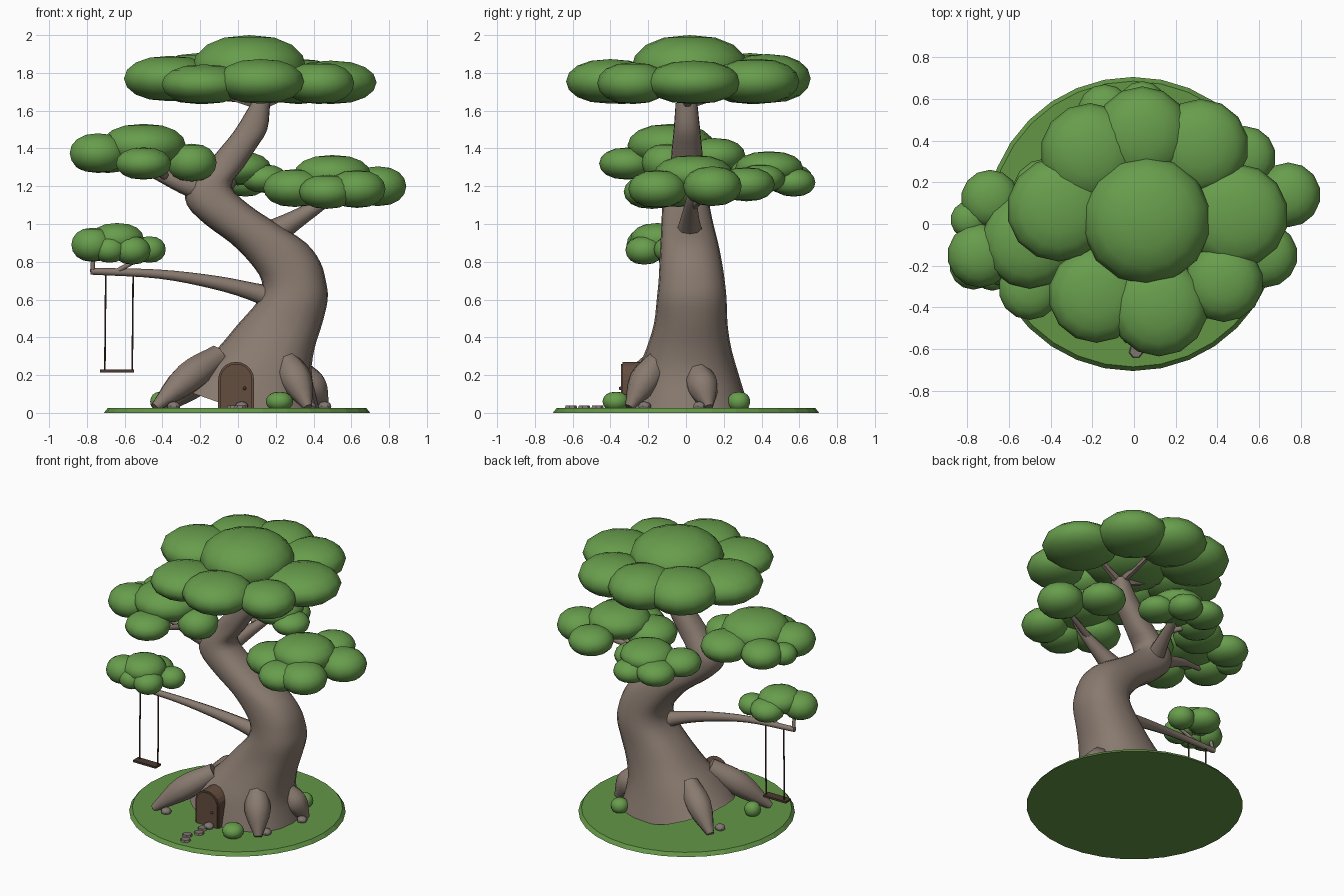
import bpy, bmesh, math
from mathutils import Vector

default = bpy.data.objects.get("Cube")
if default:
    bpy.data.objects.remove(default)


def material(name, red, green, blue):
    mat = bpy.data.materials.new(name)
    mat.use_nodes = True
    colour = (red, green, blue, 1)
    mat.diffuse_color = colour
    mat.node_tree.nodes["Principled BSDF"].inputs["Base Color"].default_value = colour
    return mat


leaf = material("leaf green", .138, .34, .073)
grass = material("grass green", .125, .305, .062)
bark = material("bark", .25, .195, .16)
door_wood = material("door wood", .13, .075, .05)
dark_wood = material("dark wood", .07, .04, .03)
stone = material("stone", .22, .18, .165)


def add_object(name, bm, mat, smooth=True):
    bmesh.ops.recalc_face_normals(bm, faces=bm.faces)
    mesh = bpy.data.meshes.new(name)
    bm.to_mesh(mesh)
    bm.free()
    mesh.materials.append(mat)
    obj = bpy.data.objects.new(name, mesh)
    bpy.context.collection.objects.link(obj)
    if smooth:
        bpy.ops.object.select_all(action="DESELECT")
        obj.select_set(True)
        bpy.context.view_layer.objects.active = obj
        bpy.ops.object.shade_smooth_by_angle(angle=math.radians(50))
    return obj


def blob(name, mat, x, y, z, radius, height, segments=14):
    """Flattened sphere with slightly full shoulders."""
    bm = bmesh.new()
    bmesh.ops.create_uvsphere(bm, u_segments=segments, v_segments=8, radius=1)
    for v in bm.verts:
        reach = math.hypot(v.co.x, v.co.y)
        widen = radius * reach ** -.15 if reach > .01 else radius
        v.co = (x + v.co.x * widen, y + v.co.y * widen, z + v.co.z * height)
    return add_object(name, bm, mat)


def canopy(name, blobs):
    for number, values in enumerate(blobs, 1):
        blob(f"{name}_{number}", leaf, *values)


def bridge_rings(bm, rings):
    count = len(rings[0])
    for low, high in zip(rings, rings[1:]):
        for i in range(count):
            j = (i + 1) % count
            bm.faces.new((low[i], low[j], high[j], high[i]))
    bm.faces.new(rings[0])
    bm.faces.new(rings[-1])


def spline(points, steps):
    """Smooth chain through points of any dimension."""
    pts = [Vector(p) for p in points]
    pts = [pts[0] * 2 - pts[1]] + pts + [pts[-1] * 2 - pts[-2]]
    result = []
    for a, b, c, d in zip(pts, pts[1:], pts[2:], pts[3:]):
        for k in range(steps):
            t = k / steps
            result.append((b * 2 + (c - a) * t + (a * 2 - b * 5 + c * 4 - d) * t * t
                           + (b * 3 - a - c * 3 + d) * t * t * t) / 2)
    return result + [pts[-2]]


def limb(name, points, mat=bark, sides=8, steps=4):
    """Tapered round tube through (x, y, z, radius) points."""
    path = spline(points, steps)
    bm = bmesh.new()
    rings = []
    for i, p in enumerate(path):
        along = (path[min(i + 1, len(path) - 1)] - path[max(i - 1, 0)]).to_3d()
        turn = along.to_track_quat("Z", "Y")
        ring = []
        for k in range(sides):
            angle = math.tau * k / sides
            offset = turn @ Vector((math.cos(angle), math.sin(angle), 0))
            ring.append(bm.verts.new(p.to_3d() + offset * p.w))
        rings.append(ring)
    bridge_rings(bm, rings)
    return add_object(name, bm, mat)


def box(name, mat, centre, size):
    bm = bmesh.new()
    bmesh.ops.create_cube(bm, size=1)
    bmesh.ops.scale(bm, verts=bm.verts, vec=size)
    bmesh.ops.translate(bm, verts=bm.verts, vec=centre)
    return add_object(name, bm, mat, False)


def disc(name, mat, centre, low_radius, high_radius, depth, sides):
    bm = bmesh.new()
    bmesh.ops.create_cone(bm, cap_ends=True, segments=sides, radius1=low_radius,
                          radius2=high_radius, depth=depth)
    bmesh.ops.translate(bm, verts=bm.verts, vec=centre)
    return add_object(name, bm, mat, False)


def arch(name, mat, half_width, height, front, back):
    """Round-topped slab standing on the ground, facing the front."""
    bm = bmesh.new()
    outline = [(half_width, .025), (-half_width, .025)]
    for k in range(11):
        angle = math.pi * (1 - k / 10)
        outline.append((half_width * math.cos(angle),
                        height - half_width + half_width * math.sin(angle)))
    rings = [[bm.verts.new((x - .01, y, z)) for x, z in outline] for y in (front, back)]
    bridge_rings(bm, rings)
    return add_object(name, bm, mat, False)


def fuller(value):
    """Push a sine or cosine outward for a slightly squarer section."""
    return math.copysign(abs(value) ** .85, value)


# Ground
disc("ground", grass, (-.005, 0, .0125), .705, .685, .025, 32)

# Trunk: height, left, right, front and back edge of each level
levels = [
    (.02, -.32, .43, -.31, .335), (.2, -.25, .39, -.265, .28), (.34, -.11, .405, -.21, .24),
    (.47, 0, .445, -.17, .22), (.6, .11, .475, -.155, .215), (.7, .125, .465, -.145, .205),
    (.8, .06, .435, -.14, .19), (.9, -.04, .36, -.135, .17), (1, -.175, .21, -.13, .145),
    (1.1, -.27, .06, -.125, .125), (1.2, -.27, -.035, -.11, .115), (1.3, -.18, .03, -.085, .095),
    (1.4, -.095, .095, -.075, .085), (1.5, -.015, .155, -.065, .075), (1.64, .07, .17, -.055, .06)]
bm = bmesh.new()
rings = []
for index, (z, left, right, front, back) in enumerate(spline(levels, 3)):
    ring = []
    for k in range(20):
        angle = math.tau * k / 20
        x = (left + right) / 2 + (right - left) / 2 * fuller(math.cos(angle))
        y = (front + back) / 2 + (back - front) / 2 * fuller(math.sin(angle))
        # The foot leans, so its low rings rise toward one side
        lift = max(0, -x) * .35 * max(0, 1 - index / 3)
        ring.append(bm.verts.new((x, y, z + lift)))
    rings.append(ring)
bridge_rings(bm, rings)
add_object("trunk", bm, bark)

# Roots
for name, top, tip, height in (("front_right", (-.1, -.12), (-.44, -.33), .3),
                               ("front_left", (.25, -.14), (.37, -.3), .28),
                               ("back_left", (.33, .06), (.46, .12), .22),
                               ("back_right", (-.1, .11), (-.37, .25), .27)):
    middle = [a + (b - a) * .5 for a, b in zip(top, tip)]
    limb(f"root_{name}", [(*top, height, .065), (*middle, height * .6, .085), (*tip, .03, .025)])

# Branches
limb("swing_branch", [(.25, .02, .58, .08), (.1, -.02, .635, .05), (-.12, -.06, .69, .036),
                      (-.42, -.1, .735, .024), (-.78, -.12, .75, .018)])
limb("swing_twig_end", [(-.77, -.12, .745, .014), (-.765, -.14, .86, .01)])
limb("swing_twig_middle", [(-.65, -.115, .745, .014), (-.5, -.14, .83, .01)])
limb("left_branch", [(.15, .02, .93, .08), (.3, .02, 1.02, .052), (.5, .03, 1.15, .025),
                     (.55, .04, 1.25, .015)])
limb("right_branch", [(-.12, 0, 1.16, .08), (-.3, -.05, 1.215, .05), (-.5, -.08, 1.29, .025),
                      (-.72, -.12, 1.32, .012)])
limb("back_branch", [(-.14, .02, 1.12, .07), (-.08, .2, 1.18, .045), (0, .45, 1.26, .02)])
limb("right_twig", [(-.38, -.06, 1.25, .025), (-.45, -.28, 1.3, .012)])
limb("left_twig", [(.4, .03, 1.09, .025), (.7, .13, 1.17, .012)])
limb("back_twig", [(-.05, .28, 1.2, .022), (-.2, .4, 1.25, .012)])
for number, (x, y) in enumerate([(-.25, .08), (.4, .05), (.1, .35)], 1):
    limb(f"crown_twig_{number}", [(.12, 0, 1.63, .03), (x, y, 1.74, .015)], sides=6)

# Leaf canopies: x, y, z, radius, half height
canopy("crown_leaves", [
    (.06, .02, 1.825, .31, .175), (.04, .43, 1.77, .23, .13), (-.36, .07, 1.77, .25, .12),
    (.49, .04, 1.75, .25, .115), (-.21, .34, 1.77, .24, .135), (.32, .37, 1.755, .23, .12),
    (-.18, -.34, 1.74, .23, .105), (.12, -.4, 1.755, .235, .118), (.43, -.28, 1.745, .19, .11)])
canopy("right_leaves", [
    (-.5, -.08, 1.415, .23, .115), (-.74, -.15, 1.375, .155, .105), (-.5, -.31, 1.32, .15, .085),
    (-.245, -.1, 1.325, .135, .1), (-.69, .12, 1.36, .14, .09), (-.42, .15, 1.36, .165, .095),
    (-.79, .02, 1.35, .09, .07)])
canopy("left_leaves", [
    (.5, .04, 1.26, .21, .105), (.74, .14, 1.2, .155, .105), (.63, -.15, 1.185, .155, .1),
    (.3, -.04, 1.19, .17, .1), (.47, -.18, 1.17, .15, .09), (.53, .32, 1.21, .15, .09)])
canopy("back_leaves", [
    (0, .44, 1.295, .18, .09), (.14, .4, 1.24, .125, .075), (-.14, .54, 1.24, .13, .08),
    (.04, .57, 1.22, .115, .075), (-.22, .37, 1.27, .135, .085)])
canopy("swing_leaves", [
    (-.64, -.15, .92, .145, .085), (-.77, -.2, .89, .115, .09), (-.47, -.08, .865, .09, .07),
    (-.56, -.22, .86, .1, .075), (-.68, -.23, .865, .09, .07), (-.62, -.04, .88, .115, .075)])

# Swing
for side, x in (("right", -.705), ("left", -.56)):
    limb(f"swing_rope_{side}", [(x, -.11, .22, .005), (x + .005, -.11, .74, .005)],
         dark_wood, 6, 1)
box("swing_seat", dark_wood, (-.64, -.12, .222), (.18, .06, .014))

# Door
arch("door_frame", door_wood, .095, .27, -.335, -.2)
arch("door", door_wood, .085, .26, -.343, -.3)
blob("door_knob", dark_wood, .035, -.347, .13, .009, .009, 8)

# Bushes
for number, (x, y, size) in enumerate([(.22, -.37, .072), (.33, .28, .06), (-.41, -.17, .055)], 1):
    blob(f"bush_{number}", leaf, x, y, .06, size, .052, 12)

# Stepping stones and rocks
for number, (x, y) in enumerate([(.01, -.61), (-.025, -.54), (.02, -.47), (0, -.4)], 1):
    disc(f"stepping_stone_{number}", stone, (x, y, .03), .036, .03, .016, 7)
for number, (x, y) in enumerate([(.38, -.22), (-.34, -.33), (.46, .07), (-.37, .14), (.02, -.36)], 1):
    blob(f"rock_{number}", stone, x, y, .035, .035, .025, 7)
